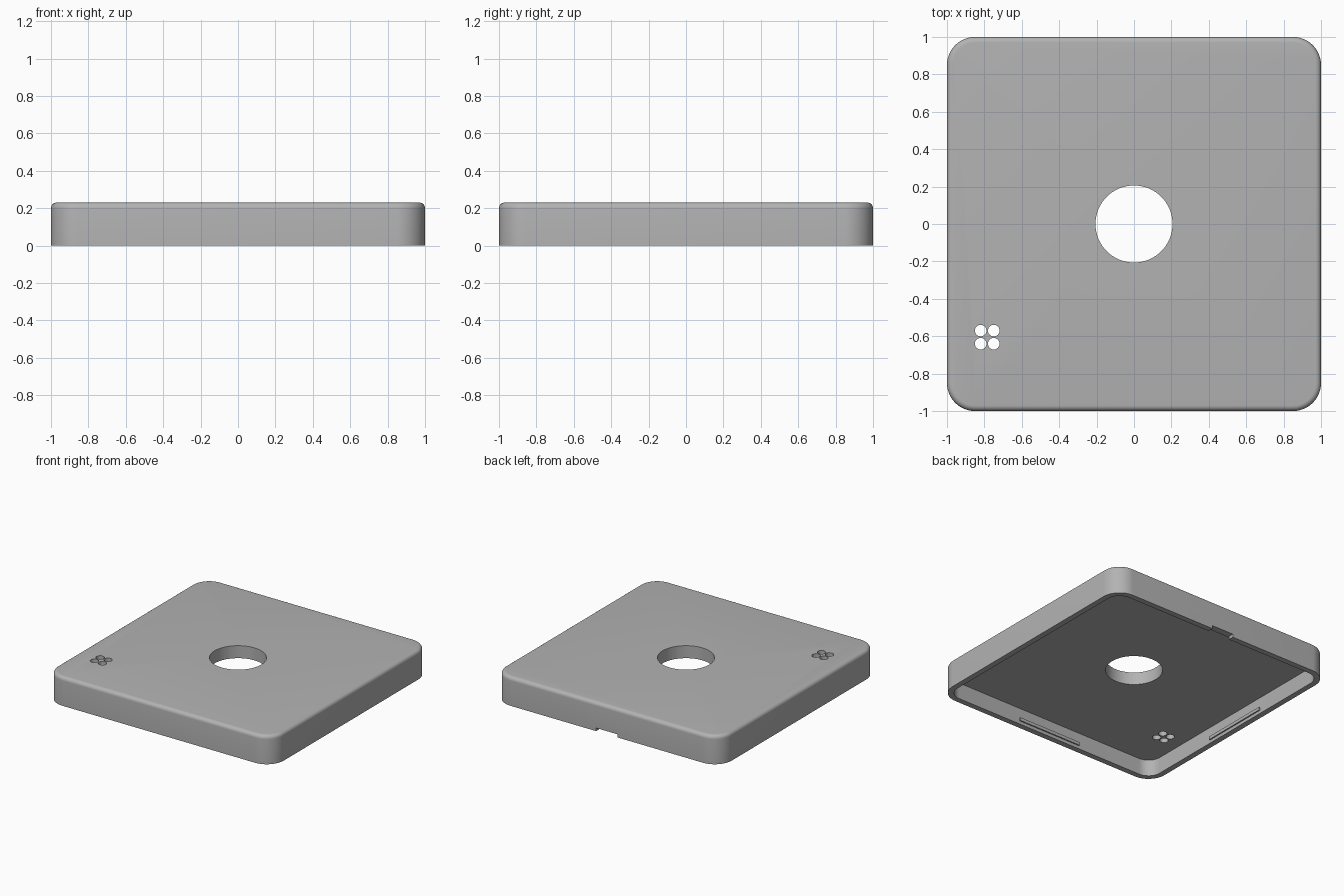
import bpy, bmesh, math
from math import radians, sin, cos, pi

default = bpy.data.objects.get("Cube")
if default:
    bpy.data.objects.remove(default, do_unlink=True)

HEIGHT, WALL, CEILING = 0.23, 0.045, 0.13
CORNER, FILLET = 0.15, 0.03

grey = bpy.data.materials.new("plain grey")
grey.use_nodes = True
colour = (0.45, 0.45, 0.45, 1)
grey.diffuse_color = colour
grey.node_tree.nodes["Principled BSDF"].inputs["Base Color"].default_value = colour


def make_object(name, bm):
    bmesh.ops.recalc_face_normals(bm, faces=bm.faces)
    mesh = bpy.data.meshes.new(name)
    bm.to_mesh(mesh)
    bm.free()
    mesh.materials.append(grey)
    obj = bpy.data.objects.new(name, mesh)
    bpy.context.collection.objects.link(obj)
    return obj


def rounded_slab(name, levels, steps=12):
    """Stack rounded-square rings given as (inset, z)."""
    bm = bmesh.new()
    rings = []
    for inset, z in levels:
        ring = []
        centre, radius = 1 - CORNER, CORNER - inset
        for q in range(4):
            mid = pi / 4 + q * pi / 2
            cx, cy = (math.copysign(centre, f(mid)) for f in (cos, sin))
            for i in range(steps + 1):
                a = (q + i / steps) * pi / 2
                ring.append(bm.verts.new((cx + radius * cos(a), cy + radius * sin(a), z)))
        rings.append(ring)
    for low, high in zip(rings, rings[1:]):
        for i in range(len(low)):
            j = (i + 1) % len(low)
            bm.faces.new((low[i], low[j], high[j], high[i]))
    bm.faces.new(rings[0])
    bm.faces.new(rings[-1])
    return make_object(name, bm)


def box(name, centre, size):
    bm = bmesh.new()
    bmesh.ops.create_cube(bm, size=1)
    bmesh.ops.scale(bm, vec=size, verts=bm.verts)
    bmesh.ops.translate(bm, vec=centre, verts=bm.verts)
    return make_object(name, bm)


def cylinder(name, x, y, radius, sides):
    bm = bmesh.new()
    bmesh.ops.create_cone(bm, cap_ends=True, segments=sides, radius1=radius, radius2=radius, depth=1)
    bmesh.ops.translate(bm, vec=(x, y, 0), verts=bm.verts)
    return make_object(name, bm)


# Shell with a rounded upper rim
levels = [(0, 0)]
for i in range(7):
    a = i / 6 * pi / 2
    levels.append((FILLET * (1 - cos(a)), HEIGHT - FILLET * (1 - sin(a))))
cover = rounded_slab("cover_shell", levels)

# Cavity, centre opening, four vent holes and the rear pry notch
cutters = [
    rounded_slab("cavity_cutter", [(WALL, -0.1), (WALL, CEILING)]),
    cylinder("centre_hole_cutter", 0, 0, 0.206, 64),
    box("notch_cutter", (0, 1, 0), (0.19, 0.2, 0.05)),
]
for x in (-0.82, -0.75):
    for y in (-0.57, -0.64):
        cutters.append(cylinder("vent_cutter", x, y, 0.031, 24))
for cutter in cutters:
    cutter.hide_render = True
    mod = cover.modifiers.new(cutter.name, 'BOOLEAN')
    mod.operation, mod.solver, mod.object = 'DIFFERENCE', 'EXACT', cutter

# Bake the cuts so the cutters can be dropped
bpy.context.view_layer.update()
graph = bpy.context.evaluated_depsgraph_get()
cover_mesh = bpy.data.meshes.new_from_object(cover.evaluated_get(graph))
cover.modifiers.clear()
cover.data = cover_mesh
for cutter in cutters:
    bpy.data.objects.remove(cutter, do_unlink=True)

bpy.ops.object.select_all(action='DESELECT')
cover.select_set(True)
bpy.context.view_layer.objects.active = cover
bpy.ops.object.shade_smooth_by_angle(angle=radians(30))

# Thin snap ridges on the inner walls
for name, angle in (("front", 0), ("left", 90), ("back", 180), ("right", 270)):
    ridge = box(name + "_snap_ridge", (0, WALL - 1, 0.038), (0.56, 0.02, 0.025))
    ridge.rotation_euler.z = radians(angle)
